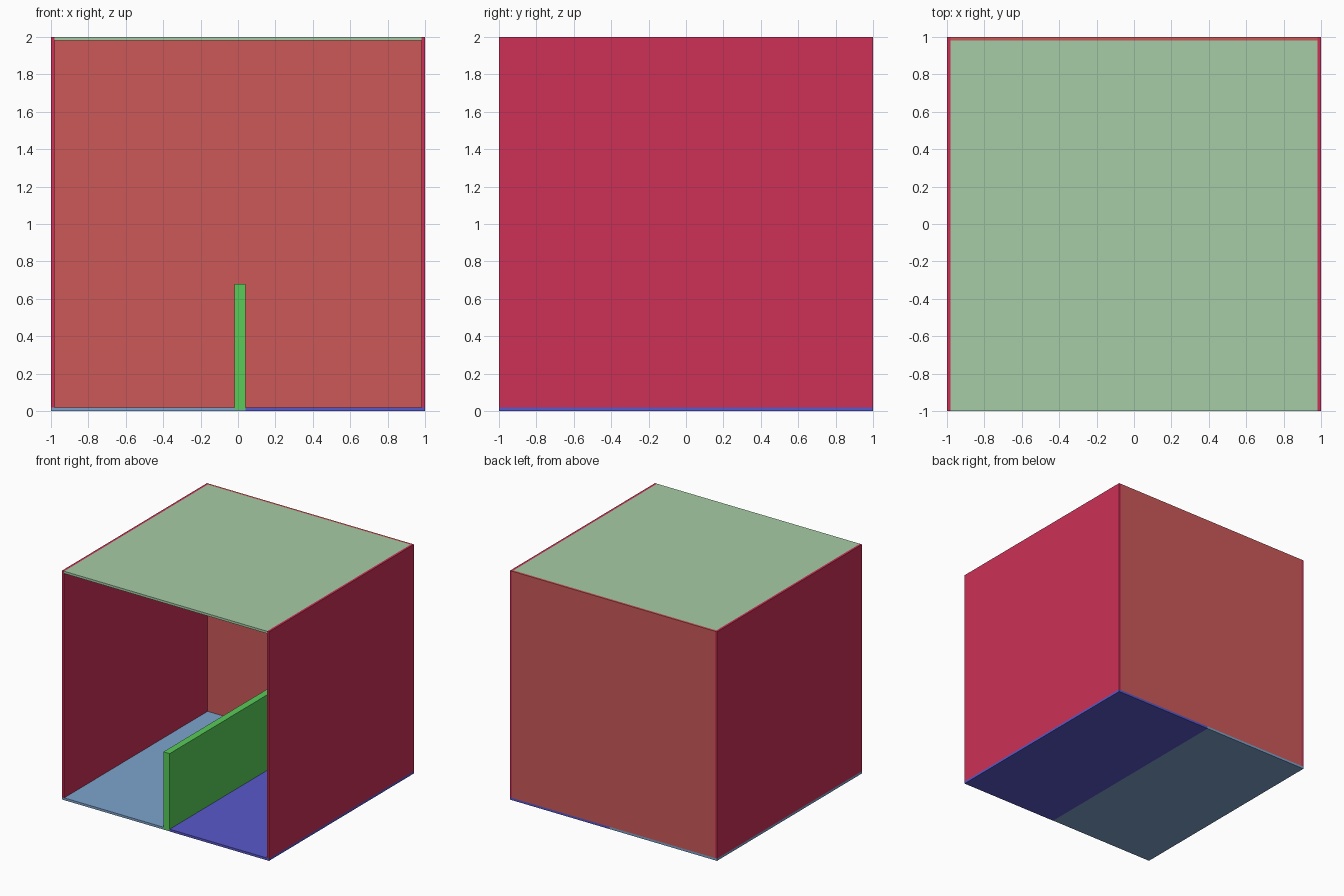
import bpy
import bmesh
from mathutils import Vector

cube = bpy.data.objects.get("Cube")
if cube:
    bpy.data.objects.remove(cube, do_unlink=True)


def linear(c):
    c /= 255
    return c / 12.92 if c <= 0.04045 else ((c + 0.055) / 1.055) ** 2.4


def material(name, rgb):
    m = bpy.data.materials.new(name)
    m.use_nodes = True
    colour = (*[linear(c) for c in rgb], 1)
    m.diffuse_color = colour
    m.node_tree.nodes["Principled BSDF"].inputs["Base Color"].default_value = colour
    return m


def panel(name, low, high, mat):
    """Box between two opposite corners."""
    low, high = Vector(low), Vector(high)
    centre = (low + high) / 2
    bm = bmesh.new()
    bmesh.ops.create_cube(bm, size=1)
    bmesh.ops.scale(bm, vec=high - low, verts=bm.verts)
    mesh = bpy.data.meshes.new(name)
    bm.to_mesh(mesh)
    bm.free()
    mesh.materials.append(mat)
    obj = bpy.data.objects.new(name, mesh)
    obj.location = centre
    bpy.context.collection.objects.link(obj)
    return obj


crimson = material("crimson", (204, 48, 86))
salmon = material("salmon", (204, 88, 88))
pale_green = material("pale green", (166, 204, 166))
green = material("green", (88, 204, 88))
light_blue = material("light blue", (125, 163, 204))
blue = material("blue", (88, 88, 204))

T = 0.02        # panel thickness
I = 1 - T       # inner half width
SPLIT = 0.04    # where the two floor panels meet

# Two floor panels carrying the walls
panel("right_floor", (-1, -0.998, 0), (SPLIT, 1, T), light_blue)
panel("left_floor", (SPLIT, -1, 0), (1, 1, T), blue)

# Side walls, full depth
for name, side in (("left_wall", 1), ("right_wall", -1)):
    x0, x1 = sorted((side * I, side))
    panel(name, (x0, -1, T), (x1, 1, 2), crimson)

# Back wall and roof fit between the side walls
panel("back_wall", (-I, I, T), (I, 1, 2), salmon)
panel("roof", (-I, -1, 2 - T), (I, I, 2), pale_green)

# Low partition running front to back
panel("partition", (-0.02, -1, 0.008), (SPLIT, I, 0.68), green)
